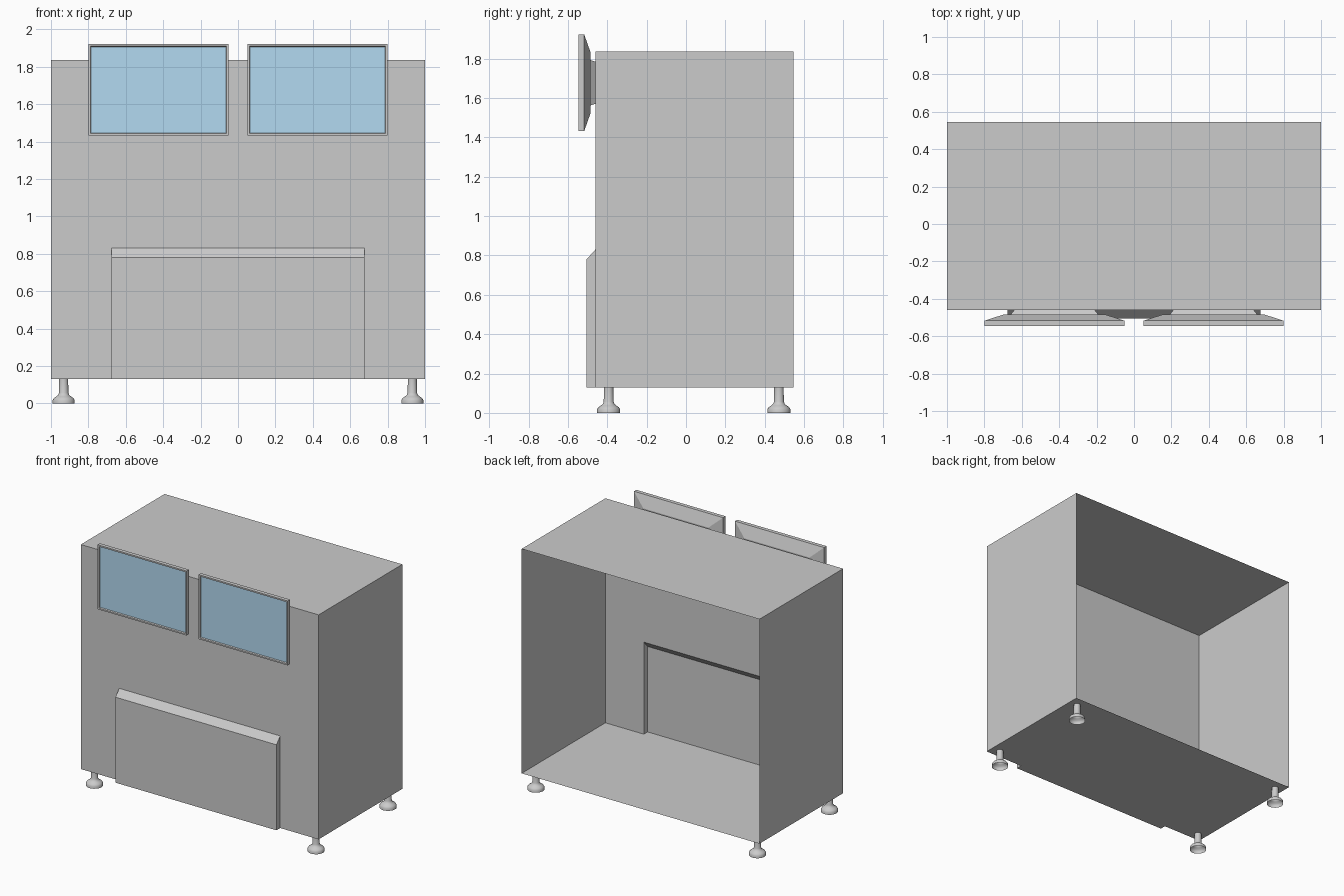
import bpy, bmesh, math

if "Cube" in bpy.data.objects:
    bpy.data.objects.remove(bpy.data.objects["Cube"])


def make_object(name, bm):
    mesh = bpy.data.meshes.new(name)
    bm.to_mesh(mesh)
    bm.free()
    obj = bpy.data.objects.new(name, mesh)
    bpy.context.collection.objects.link(obj)
    return obj


def mesh_from_polygons(name, polygons):
    bm = bmesh.new()
    for poly in polygons:
        bm.faces.new([bm.verts.new(p) for p in poly])
    bmesh.ops.remove_doubles(bm, verts=bm.verts, dist=1e-5)
    bmesh.ops.recalc_face_normals(bm, faces=bm.faces)
    return make_object(name, bm)


# Cabinet: thin shell, open at the back, with a raised hollow front panel
W, F, B, Z0, Z1 = 1.0, -0.46, 0.546, 0.13, 1.837
P, PF, PZ, PT = 0.677, -0.505, 0.78, 0.83
polygons = [
    [(-W, F, Z1), (W, F, Z1), (W, B, Z1), (-W, B, Z1)],
    [(-W, F, Z0), (-P, F, Z0), (-P, F, PT), (P, F, PT),
     (P, F, Z0), (W, F, Z0), (W, F, Z1), (-W, F, Z1)],
    [(-W, F, Z0), (-P, F, Z0), (-P, PF, Z0), (P, PF, Z0),
     (P, F, Z0), (W, F, Z0), (W, B, Z0), (-W, B, Z0)],
    [(-P, PF, Z0), (P, PF, Z0), (P, PF, PZ), (-P, PF, PZ)],
    [(-P, PF, PZ), (P, PF, PZ), (P, F, PT), (-P, F, PT)],
]
for s in (-1, 1):
    polygons.append([(s * W, F, Z0), (s * W, B, Z0), (s * W, B, Z1), (s * W, F, Z1)])
    polygons.append([(s * P, F, Z0), (s * P, PF, Z0), (s * P, PF, PZ), (s * P, F, PT)])
mesh_from_polygons("cabinet", polygons)

# Monitors: stacked rectangular sections (y, half width, half height), back to front
SECTIONS = [(-0.46, 0.215, 0.107), (-0.485, 0.235, 0.115), (-0.485, 0.275, 0.155),
            (-0.517, 0.375, 0.245), (-0.546, 0.375, 0.245), (-0.546, 0.364, 0.234),
            (-0.537, 0.360, 0.230)]
blue = bpy.data.materials.new("screen_blue")
blue.diffuse_color = (0.45, 0.7, 0.88, 1)
blue.use_nodes = True
blue.node_tree.nodes["Principled BSDF"].inputs["Base Color"].default_value = blue.diffuse_color


def rectangle(cx, section):
    y, hw, hh = section
    return [(cx + a * hw, y, 1.677 + b * hh) for a, b in ((-1, -1), (1, -1), (1, 1), (-1, 1))]


for side, cx in (("left", -0.425), ("right", 0.425)):
    rings = [rectangle(cx, s) for s in SECTIONS]
    faces = [rings[0]]
    for r0, r1 in zip(rings, rings[1:]):
        for i in range(4):
            j = (i + 1) % 4
            faces.append([r0[i], r0[j], r1[j], r1[i]])
    mesh_from_polygons(side + "_monitor_housing", faces)
    screen = mesh_from_polygons(side + "_monitor_screen", [rings[-1]])
    screen.data.materials.append(blue)

# Feet: lathed profile (radius, z), open underneath
PROFILE = [(0.059, 0), (0.059, 0.018), (0.052, 0.029), (0.04, 0.037),
           (0.03, 0.045), (0.025, 0.057), (0.024, 0.13)]
for row, y in (("front", -0.393), ("back", 0.472)):
    for side, x in (("left", -0.932), ("right", 0.932)):
        bm = bmesh.new()
        verts = [bm.verts.new((r, 0, z)) for r, z in PROFILE]
        edges = [bm.edges.new(e) for e in zip(verts, verts[1:])]
        bmesh.ops.spin(bm, geom=verts + edges, cent=(0, 0, 0), axis=(0, 0, 1),
                       angle=2 * math.pi, steps=24, use_duplicate=False)
        bmesh.ops.remove_doubles(bm, verts=bm.verts, dist=1e-4)
        bmesh.ops.recalc_face_normals(bm, faces=bm.faces)
        foot = make_object(f"{row}_{side}_foot", bm)
        foot.location = (x, y, 0)
        bpy.ops.object.select_all(action='DESELECT')
        foot.select_set(True)
        bpy.context.view_layer.objects.active = foot
        bpy.ops.object.shade_smooth_by_angle(angle=math.radians(40))
